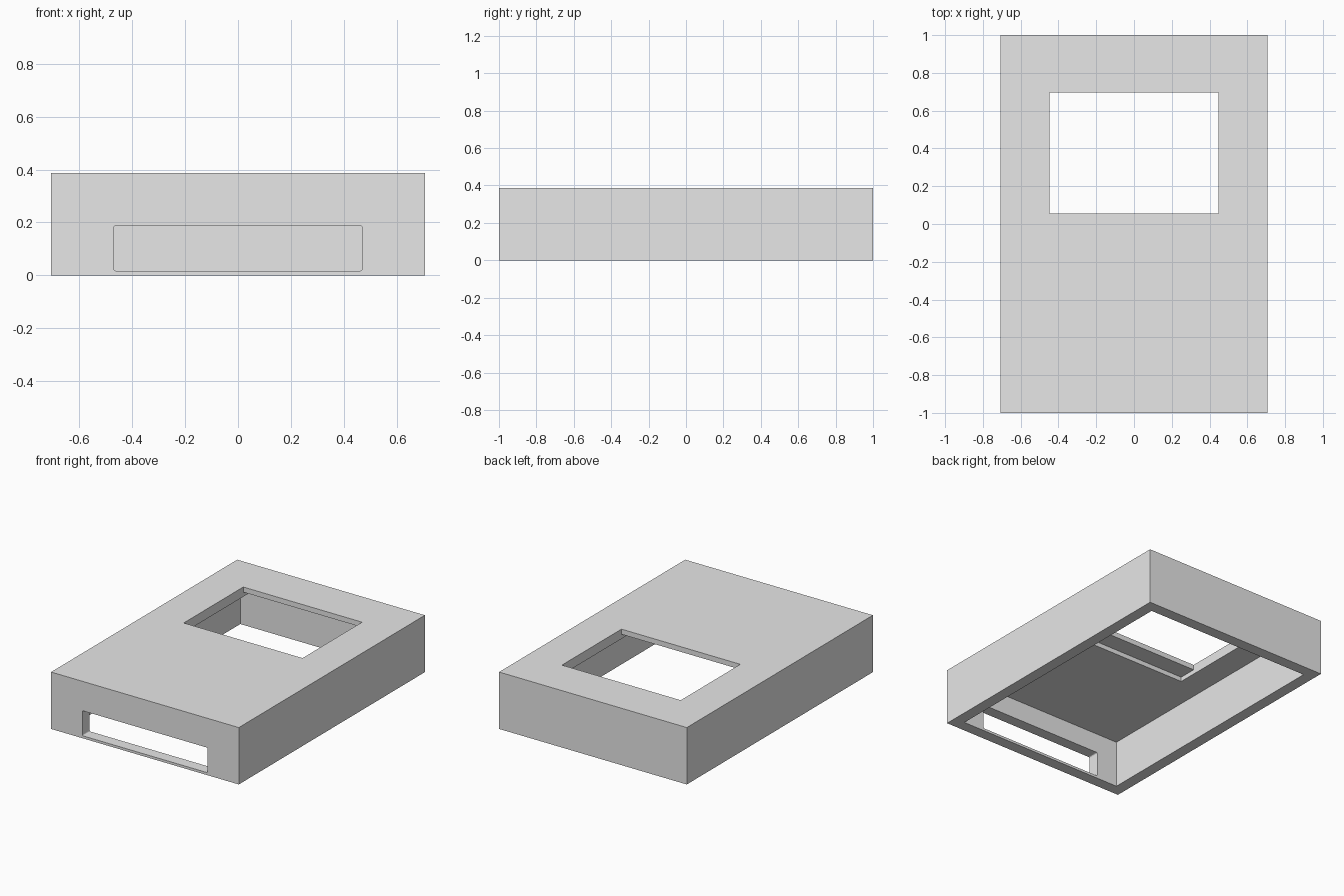
import bpy, bmesh
from mathutils import Vector

if "Cube" in bpy.data.objects:
    bpy.data.objects.remove(bpy.data.objects["Cube"])

W, L, H = 0.706, 1.0, 0.387      # half width, half length, height
WALL, ROOF, LIP = 0.078, 0.066, 0.035

grey = bpy.data.materials.new("light_grey")
grey.diffuse_color = (0.8, 0.8, 0.8, 1)
grey.use_nodes = True
grey.node_tree.nodes["Principled BSDF"].inputs["Base Color"].default_value = grey.diffuse_color


def box(name, lo, hi, round_y=0.0):
    """Box between two corners; optionally round the edges running along y."""
    lo, hi = Vector(lo), Vector(hi)
    bm = bmesh.new()
    bmesh.ops.create_cube(bm, size=1)
    for v in bm.verts:
        v.co = Vector([(lo[i] + hi[i]) / 2 + v.co[i] * (hi[i] - lo[i]) for i in range(3)])
    if round_y:
        edges = [e for e in bm.edges
                 if abs((e.verts[0].co - e.verts[1].co).normalized().y) > 0.9]
        bmesh.ops.bevel(bm, geom=edges, offset=round_y, segments=3,
                        profile=0.5, affect='EDGES')
    mesh = bpy.data.meshes.new(name)
    bm.to_mesh(mesh)
    bm.free()
    mesh.materials.append(grey)
    ob = bpy.data.objects.new(name, mesh)
    bpy.context.collection.objects.link(ob)
    return ob


def cut(target, cutter):
    """Subtract the cutter and discard it."""
    mod = target.modifiers.new("cut", 'BOOLEAN')
    mod.operation, mod.solver, mod.object = 'DIFFERENCE', 'EXACT', cutter
    bpy.context.view_layer.objects.active = target
    bpy.ops.object.modifier_apply(modifier=mod.name)
    bpy.data.objects.remove(cutter)


# Outer shell
case = box("case_cover", (-W, -L, 0), (W, L, H))

# Hollow interior, open at the bottom
cut(case, box("cavity", (-W + WALL, -L + WALL, -0.1), (W - WALL, L - WALL, H - ROOF)))

# Recess under the roof, longer than the window, leaving thin lips front and back
cut(case, box("window_recess", (-0.447, -0.068, 0.2), (0.447, 0.818, H - LIP)))

# Window through the roof
cut(case, box("window", (-0.447, 0.055, 0.2), (0.447, 0.695, H + 0.1)))

# Slot through the front wall with slightly rounded corners
cut(case, box("front_slot", (-0.47, -L - 0.1, 0.017), (0.47, -L + WALL + 0.05, 0.187), 0.008))
